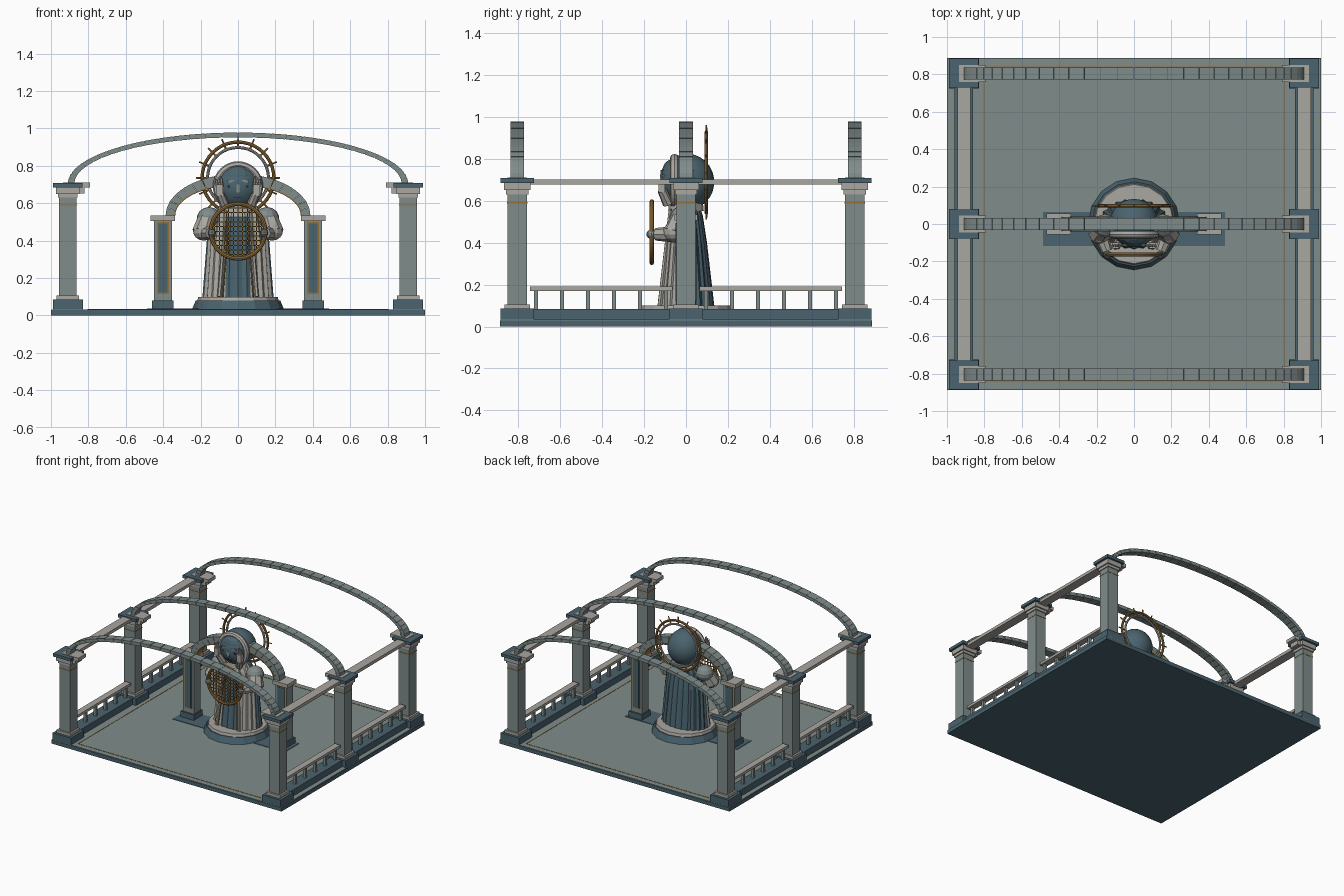
import bpy, bmesh, math
from mathutils import Vector

if "Cube" in bpy.data.objects:
    bpy.data.objects.remove(bpy.data.objects["Cube"])

def material(name, rgb):
    m = bpy.data.materials.new(name)
    m.diffuse_color = (*rgb, 1)
    m.use_nodes = True
    m.node_tree.nodes["Principled BSDF"].inputs["Base Color"].default_value = m.diffuse_color
    return m

TEAL = material("dark teal stone", (.068, .125, .155))
GREY = material("grey green stone", (.215, .262, .258))
PALE = material("pale stone", (.40, .385, .35))
GOLD = material("gold trim", (.30, .165, .04))
INK = material("deep shadow teal", (.02, .035, .045))

def finish(bm, name, mats, smooth=False):
    bmesh.ops.recalc_face_normals(bm, faces=bm.faces)
    me = bpy.data.meshes.new(name)
    bm.to_mesh(me)
    bm.free()
    for m in mats if isinstance(mats, list) else [mats]:
        me.materials.append(m)
    for p in me.polygons:
        p.use_smooth = smooth
    ob = bpy.data.objects.new(name, me)
    bpy.context.collection.objects.link(ob)
    return ob

def box(name, x, y, z, mat):
    """Box from (min, max) pairs."""
    bm = bmesh.new()
    bmesh.ops.create_cube(bm, size=1)
    for v in bm.verts:
        v.co = [(r[0] + r[1]) / 2 + c * (r[1] - r[0]) for r, c in zip((x, y, z), v.co)]
    return finish(bm, name, mat)

def block(name, cx, cy, h, z0, z1, mat):
    return box(name, (cx - h, cx + h), (cy - h, cy + h), (z0, z1), mat)

def loft(name, rings, n, mats, pleat=0):
    """Closed elliptical loft through (z, rx, ry) rings."""
    bm, loops = bmesh.new(), []
    for z, rx, ry in rings:
        loop = []
        for i in range(n):
            a, k = 2 * math.pi * i / n, 1 - pleat * (i % 2)
            loop.append(bm.verts.new((rx * k * math.cos(a), ry * k * math.sin(a), z)))
        loops.append(loop)
    for a, b in zip(loops, loops[1:]):
        for i in range(n):
            bm.faces.new((a[i], a[(i + 1) % n], b[(i + 1) % n], b[i]))
    bm.faces.new(loops[0])
    bm.faces.new(loops[-1])
    return finish(bm, name, mats)

def rod(name, p, q, r0, r1, mat, n=8):
    p, q = Vector(p), Vector(q)
    bm = bmesh.new()
    bmesh.ops.create_cone(bm, cap_ends=True, segments=n, radius1=r0, radius2=r1, depth=(q - p).length)
    ob = finish(bm, name, mat)
    ob.location = (p + q) / 2
    ob.rotation_mode = 'QUATERNION'
    ob.rotation_quaternion = (q - p).to_track_quat('Z', 'Y')
    return ob

def ball(name, c, s, mat, n=12, smooth=False):
    bm = bmesh.new()
    bmesh.ops.create_uvsphere(bm, u_segments=n, v_segments=n // 2 + 1, radius=1)
    for v in bm.verts:
        v.co = [c[i] + s[i] * v.co[i] for i in range(3)]
    return finish(bm, name, mat, smooth)

def hoop(name, c, R, r, mat):
    bpy.ops.mesh.primitive_torus_add(major_radius=R, minor_radius=r, major_segments=40, minor_segments=8,
                                     location=c, rotation=(math.pi / 2, 0, 0))
    ob = bpy.context.object
    ob.name = name
    ob.data.materials.append(mat)
    return ob

def arch(name, cy, h, z0, inner, outer, n, fill, mat):
    """Half-ellipse of separate wedge stones; inner and outer are (a, b)."""
    bm = bmesh.new()
    for i in range(n):
        ts = [math.pi * (i + .5 + s * fill / 2) / n for s in (-1, 1)]
        q = [(a * math.cos(t), z0 + b * math.sin(t))
             for t, (a, b) in ((ts[0], inner), (ts[0], outer), (ts[1], outer), (ts[1], inner))]
        f = [bm.verts.new((x, cy - h, z)) for x, z in q]
        k = [bm.verts.new((x, cy + h, z)) for x, z in q]
        bm.faces.new(f)
        bm.faces.new(k[::-1])
        for j in range(4):
            bm.faces.new((f[j], k[j], k[(j + 1) % 4], f[(j + 1) % 4]))
    return finish(bm, name, mat)

def span(s, a, b):
    return tuple(sorted((s * a, s * b)))

# Platform and gold floor inlay
box("platform", (-1, 1), (-.888, .888), (0, .028), TEAL)
box("floor", (-.997, .997), (-.885, .885), (.028, .033), GREY)
for s in (-1, 1):
    box("floor_inlay_side", span(s, .798, .804), (-.84, .84), (.033, .035), GOLD)
    box("floor_inlay_end", (-.8, .8), span(s, .837, .843), (.033, .035), GOLD)

# Colonnade with curbs, railings, beams and three wide arches
for s in (-1, 1):
    cx = s * .91
    box("curb", (cx - .05, cx + .05), (-.875, .875), (.03, .083), TEAL)
    box("side_beam", (cx - .035, cx + .035), (-.8, .8), (.678, .702), PALE)
    for t in (-1, 1):
        box("hand_rail", (cx - .025, cx + .025), span(t, .065, .745), (.17, .19), PALE)
        for i in range(6):
            block("baluster", cx, t * (.095 + .124 * i), .01, .083, .17, GREY)
    for cy in (-.805, 0, .805):
        block("column_pedestal", cx, cy, .08, .03, .085, TEAL)
        block("column_foot", cx, cy, .06, .085, .106, PALE)
        block("column_shaft", cx, cy, .046, .106, .65, GREY)
        block("column_band", cx, cy, .048, .587, .593, GOLD)
        block("column_capital_lower", cx, cy, .053, .63, .652, PALE)
        block("column_capital", cx, cy, .063, .65, .685, PALE)
        block("column_cap", cx, cy, .079, .685, .708, TEAL)
        box("corbel_lower", span(s, .82, .88), (cy - .04, cy + .04), (.652, .685), PALE)
        box("arch_impost", span(s, .79, .935), (cy - .046, cy + .046), (.684, .711), PALE)
for cy in (-.805, 0, .805):
    arch("wide_arch", cy, .033, .705, (.875, .247), (.91, .273), 32, .95, GREY)
    arch("wide_arch_core", cy, .029, .705, (.879, .25), (.906, .27), 32, 1, TEAL)

# Inner gateway with panelled piers
box("gateway_plinth", (-.487, .487), (-.117, .063), (.03, .037), TEAL)
for s in (-1, 1):
    box("pier_base", span(s, .345, .46), (-.055, .055), (.03, .08), TEAL)
    box("pier", span(s, .353, .45), (-.042, .042), (.08, .507), GREY)
    box("pier_capital", span(s, .337, .468), (-.055, .055), (.505, .535), PALE)
    for t in (-1, 1):
        box("pier_frame", span(s, .37, .432), span(t, .042, .046), (.115, .5), GOLD)
        box("pier_panel", span(s, .377, .425), span(t, .046, .049), (.122, .493), TEAL)
arch("gateway_arch", 0, .037, .535, (.34, .165), (.387, .222), 18, .97, GREY)
arch("gateway_trim", 0, .04, .535, (.335, .16), (.342, .167), 36, 1, GOLD)

# Statue base
loft("statue_base", [(.03, .247, .247), (.08, .226, .226)], 16, TEAL)
loft("statue_base_step", [(.08, .218, .218), (.1, .212, .212)], 16, PALE)

# Pleated robe: dark at the back and centre front, pale cloak panels at the front sides
robe = loft("robe", [(.1, .19, .135), (.4, .167, .1), (.53, .145, .08), (.62, .07, .05)], 48, [TEAL, PALE], .06)
for p in robe.data.polygons:
    if p.center.y < -.01 and (abs(p.center.x) > .075 or p.center.z > .54):
        p.material_index = 1
for s in (-1, 1):
    rod("cloak_edge", (s * .1, -.125, .1), (s * .065, -.075, .56), .012, .008, PALE, 6)
    rod("robe_gold_edge", (s * .082, -.131, .1), (s * .052, -.082, .5), .004, .004, GOLD, 6)
loft("collar", [(.55, .11, .085), (.6, .09, .08), (.63, .06, .06)], 12, PALE)

# Arms reaching forward to the round lattice
for s in (-1, 1):
    ball("shoulder", (s * .155, -.01, .52), (.065, .065, .06), GREY)
    rod("upper_sleeve", (s * .155, -.01, .54), (s * .185, -.05, .44), .05, .062, PALE)
    ball("elbow", (s * .182, -.05, .45), (.058, .06, .05), PALE)
    rod("fore_sleeve", (s * .18, -.05, .44), (s * .145, -.145, .44), .04, .03, PALE)
    ball("lower_hand", (s * .14, -.165, .44), (.022, .025, .022), GREY, 8)

# Gold lattice disc
hoop("disc_rim", (0, -.163, .45), .146, .011, GOLD)
for i in range(-5, 6):
    d = i * .025
    h = math.sqrt(.146 ** 2 - d * d)
    box("lattice_upright", (d - .0025, d + .0025), (-.166, -.16), (.45 - h, .45 + h), GOLD)
    box("lattice_bar", (-h, h), (-.166, -.16), (.45 + d - .0025, .45 + d + .0025), GOLD)

# Head, hood and face
ball("head_back", (0, .005, .69), (.13, .13, .134), TEAL, 24, True)
hood = hoop("hood_rim", (0, -.055, .69), .112, .022, PALE)
ball("face", (0, -.06, .68), (.09, .055, .095), GREY, 16, True)
ball("forehead_cap", (0, -.06, .735), (.085, .055, .065), TEAL, 12)
box("brow_band", (-.06, .06), (-.118, -.09), (.712, .724), GREY)
box("nose", (-.009, .009), (-.127, -.1), (.655, .70), GREY)
box("mouth", (-.022, .022), (-.113, -.1), (.628, .634), INK)
for s in (-1, 1):
    box("eye", span(s, .014, .055), (-.116, -.09), (.682, .697), INK)
    # Raised hands framing the face
    rod("raised_wrist", (s * .07, -.085, .585), (s * .095, -.115, .65), .026, .022, PALE)
    box("raised_palm", span(s, .08, .118), (-.132, -.1), (.64, .7), PALE)
    for i in range(3):
        x = .086 + .013 * i
        rod("raised_finger", (s * x, -.117, .69), (s * (x + .006), -.117, .745 - .008 * i), .008, .006, PALE, 6)

# Halo with rays
hoop("halo_outer", (0, .097, .735), .192, .009, GOLD)
hoop("halo_inner", (0, .097, .735), .163, .008, PALE)
for i in range(16):
    a = 2 * math.pi * i / 16
    c, k = math.sin(a), math.cos(a)
    rod("halo_ray", (.16 * c, .097, .735 + .16 * k), (.225 * c, .097, .735 + .225 * k), .006, .004, GOLD, 6)
